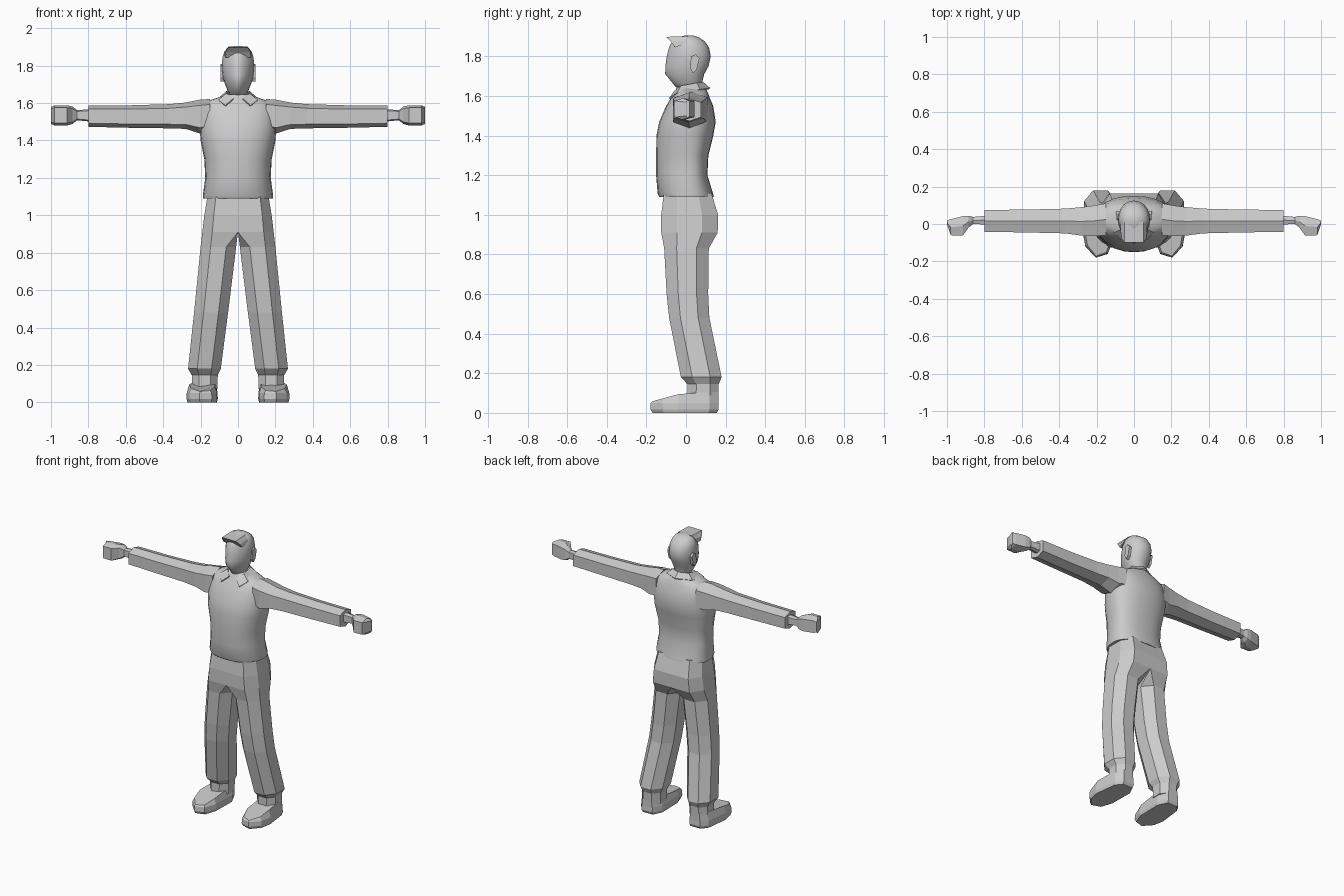
import bpy, bmesh, math


def loft(name, rings, mirror=False, smooth=False, closed=True, angle=40):
    """Skin a list of equally sized point rings into one object."""
    bm = bmesh.new()
    rows = [[bm.verts.new(p) for p in r] for r in rings]
    n = len(rows[0])
    for a, b in zip(rows, rows[1:]):
        for i in range(n if closed else n - 1):
            j = (i + 1) % n
            bm.faces.new((a[i], a[j], b[j], b[i]))
    if closed:
        bm.faces.new(rows[0])
        bm.faces.new(rows[-1])
    bmesh.ops.remove_doubles(bm, verts=bm.verts[:], dist=0.0005)
    bmesh.ops.recalc_face_normals(bm, faces=bm.faces[:])
    me = bpy.data.meshes.new(name)
    bm.to_mesh(me)
    bm.free()
    ob = bpy.data.objects.new(name, me)
    bpy.context.collection.objects.link(ob)
    if mirror:
        ob.modifiers.new("Mirror", "MIRROR").use_clip = True
    if smooth:
        bpy.ops.object.select_all(action='DESELECT')
        ob.select_set(True)
        bpy.context.view_layer.objects.active = ob
        bpy.ops.object.shade_smooth_by_angle(angle=math.radians(angle))
    return ob


def spow(v, e):
    return math.copysign(abs(v) ** e, v)


def oval(z, hw, yf, yb, nf=2.0, nb=2.0, yc=0.02, seg=20):
    """Horizontal ring with separate front and back fullness."""
    pts = []
    for k in range(seg):
        a = 2 * math.pi * k / seg
        s, c = math.sin(a), math.cos(a)
        n = nf if c > 0 else nb
        depth = (yc - yf) if c > 0 else (yb - yc)
        pts.append((hw * spow(s, 2 / n), yc - depth * spow(c, 2 / n), z))
    return pts


def octagon(z, xi, xo, yf, yb, ci=0.28, co=0.28):
    """Trouser ring: ci and co cut the inner and outer corners."""
    w, d = xo - xi, yb - yf
    return [(xi + ci * w, yf, z), (xo - co * w, yf, z), (xo, yf + co * d, z), (xo, yb - co * d, z),
            (xo - co * w, yb, z), (xi + ci * w, yb, z), (xi, yb - ci * d, z), (xi, yf + ci * d, z)]


def hexagon(x, y0, y1, z0, z1, cut=0.17):
    """Sleeve ring standing on a corner."""
    m, h = (y0 + y1) / 2, (z1 - z0) * cut
    return [(x, m, z1), (x, y0, z1 - h), (x, y0, z0 + h), (x, m, z0), (x, y1, z0 + h), (x, y1, z1 - h)]


# Jumper body
loft("torso", [oval(z, w, f, b, 2.3, 2.3, seg=24) for z, w, f, b in [
    (1.09, 0.186, -0.135, 0.14), (1.105, 0.188, -0.143, 0.137), (1.20, 0.175, -0.151, 0.108),
    (1.30, 0.18, -0.151, 0.113), (1.40, 0.20, -0.149, 0.138), (1.47, 0.205, -0.135, 0.15),
    (1.55, 0.20, -0.10, 0.137), (1.595, 0.19, -0.072, 0.118), (1.618, 0.14, -0.058, 0.11),
    (1.645, 0.065, -0.045, 0.095)]], smooth=True, angle=50)

# Sleeves
loft("sleeve", [hexagon(*r) for r in [
    (0.15, -0.06, 0.11, 1.45, 1.622), (0.205, -0.065, 0.10, 1.438, 1.618),
    (0.28, -0.062, 0.09, 1.462, 1.603), (0.37, -0.05, 0.082, 1.465, 1.594),
    (0.58, -0.045, 0.077, 1.468, 1.588), (0.80, -0.042, 0.075, 1.473, 1.587)]], mirror=True)

# Wrists and fists
loft("hand", [hexagon(*r, cut=0.12) for r in [
    (0.78, -0.003, 0.045, 1.50, 1.568), (0.86, 0.0, 0.038, 1.508, 1.562),
    (0.885, -0.02, 0.044, 1.488, 1.582), (0.915, -0.062, 0.042, 1.48, 1.588),
    (0.98, -0.06, 0.026, 1.48, 1.588), (1.0, 0.0, 0.018, 1.488, 1.58)]], mirror=True)

# Trousers: two halves meeting at the centre line above the crotch
loft("trouser_leg", [octagon(*r) for r in [
    (1.11, 0, 0.162, -0.112, 0.128, 0), (1.00, 0, 0.18, -0.125, 0.162, 0),
    (0.91, 0, 0.191, -0.125, 0.16, 0), (0.83, 0.01, 0.20, -0.11, 0.115),
    (0.60, 0.038, 0.223, -0.098, 0.112), (0.48, 0.053, 0.235, -0.085, 0.118),
    (0.18, 0.092, 0.267, -0.026, 0.18), (0.145, 0.108, 0.247, 0.008, 0.165),
    (0.07, 0.11, 0.247, 0.008, 0.163)]], mirror=True)

# Shoes, toes turned slightly outward
outline = [(0.14, 0.165), (0.22, 0.165), (0.255, 0.12), (0.275, -0.04), (0.26, -0.12), (0.205, -0.18),
           (0.14, -0.16), (0.112, -0.08), (0.108, 0.10)]


def sole(z, k):
    return [(0.19 + (x - 0.19) * k, y * k, z) for x, y in outline]


upper = [(0.19 + (x - 0.19) * 0.84, y * (0.95 if y < 0 else 0.99), 0.105 + min(0, y) * 0.26)
         for x, y in outline]
loft("shoe", [sole(0, 0.94), sole(0.018, 1.0), sole(0.05, 0.99), upper], mirror=True)

# Head with neck, face drawn to a central ridge
loft("head", [oval(z, w, f, b, 1.65, 2.1) for z, w, f, b in [
    (1.60, 0.055, -0.025, 0.08), (1.638, 0.048, -0.03, 0.08), (1.645, 0.042, -0.052, 0.078),
    (1.67, 0.057, -0.072, 0.082), (1.71, 0.073, -0.105, 0.092), (1.75, 0.083, -0.104, 0.114),
    (1.80, 0.087, -0.097, 0.125), (1.845, 0.083, -0.086, 0.116), (1.875, 0.073, -0.07, 0.095),
    (1.895, 0.055, -0.048, 0.066), (1.906, 0.018, 0.0, 0.035)]], smooth=True)

# Hair swept forward over the brow
loft("fringe", [
    [(-0.076, 0.0, 1.865), (-0.07, -0.055, 1.845), (0.07, -0.055, 1.845), (0.076, 0.0, 1.865)],
    [(-0.07, 0.0, 1.88), (-0.067, -0.075, 1.872), (0.067, -0.075, 1.872), (0.07, 0.0, 1.88)],
    [(-0.05, 0.01, 1.902), (-0.052, -0.10, 1.898), (0.052, -0.10, 1.898), (0.05, 0.01, 1.902)]])

# Ears
ear = [(0.025, 1.80), (0.05, 1.81), (0.068, 1.79), (0.055, 1.735), (0.035, 1.715), (0.022, 1.74)]
loft("ear", [[(x, y, z) for y, z in ear] for x in (0.065, 0.094)], mirror=True)

# Shirt collar, open at the front
collar = loft("collar", [
    [(0.025, -0.06, 1.625), (0.062, -0.025, 1.652), (0.06, 0.055, 1.666), (0, 0.088, 1.67)],
    [(0.068, -0.086, 1.588), (0.106, -0.045, 1.617), (0.098, 0.07, 1.633), (0, 0.122, 1.64)]],
    mirror=True, closed=False)
collar.modifiers.new("Thickness", "SOLIDIFY").thickness = 0.008
